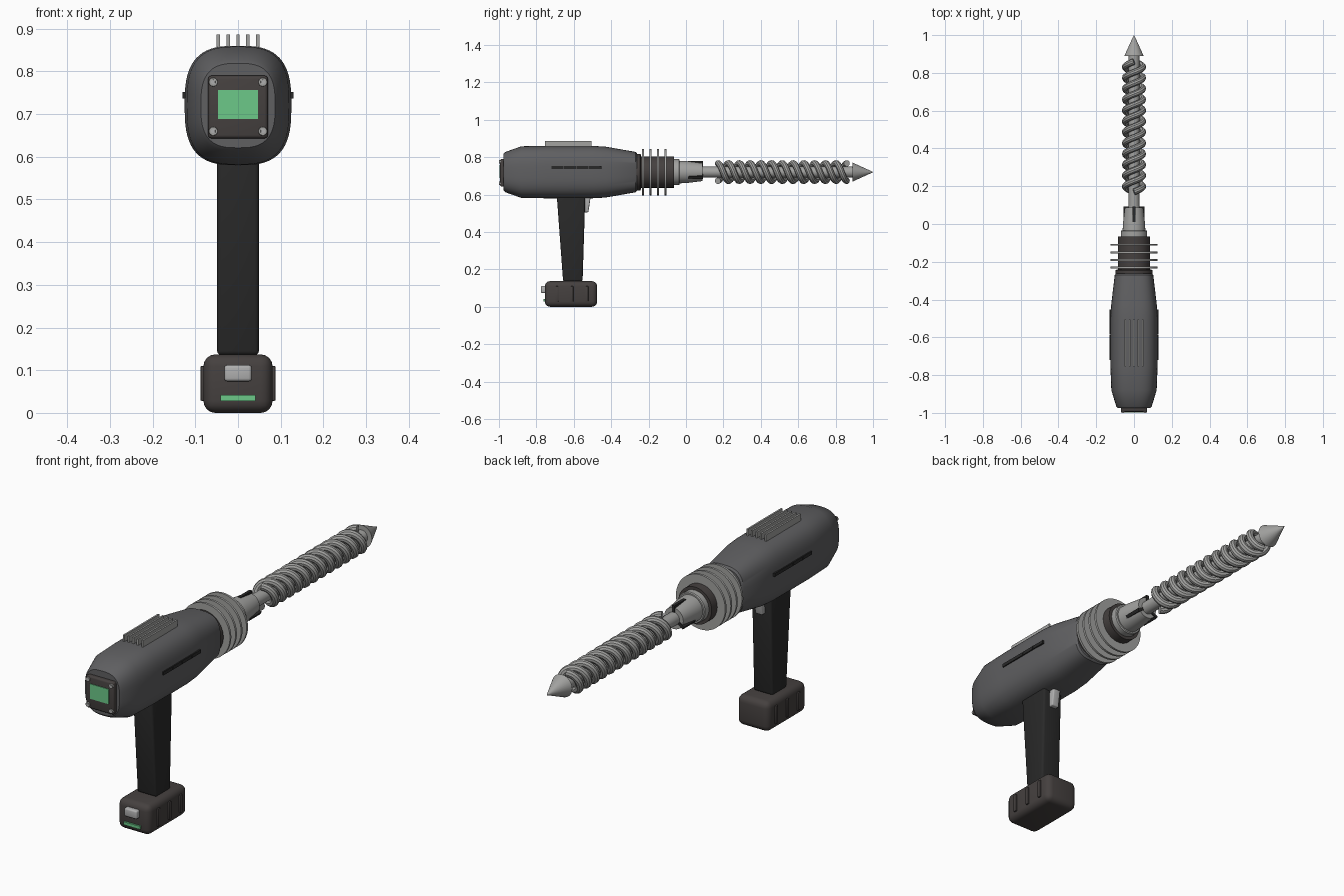
import bpy, bmesh, math
from mathutils import Matrix, Vector

if "Cube" in bpy.data.objects:
    bpy.data.objects.remove(bpy.data.objects["Cube"])

AXIS_Z = 0.72  # height of the tool axis
parts = []


def material(name, rgb):
    m = bpy.data.materials.new(name)
    m.use_nodes = True
    m.diffuse_color = (*rgb, 1)
    node = next(n for n in m.node_tree.nodes if n.type == 'BSDF_PRINCIPLED')
    node.inputs["Base Color"].default_value = (*rgb, 1)
    return m


GREY = material("housing grey", (0.115, 0.115, 0.12))
BLACK = material("grip black", (0.022, 0.022, 0.022))
BROWN = material("dark brown plastic", (0.06, 0.052, 0.05))
METAL = material("light metal", (0.36, 0.36, 0.35))
BUTTON = material("pale button grey", (0.43, 0.43, 0.43))
GREEN = material("display green", (0.15, 0.58, 0.25))


def add(name, bm, mat):
    bmesh.ops.recalc_face_normals(bm, faces=bm.faces)
    me = bpy.data.meshes.new(name)
    bm.to_mesh(me)
    bm.free()
    me.materials.append(mat)
    ob = bpy.data.objects.new(name, me)
    bpy.context.scene.collection.objects.link(ob)
    parts.append(ob)
    return ob


def loft(name, rings, mat):
    """Skin closed rings of points and cap both ends."""
    bm = bmesh.new()
    loops = [[bm.verts.new(p) for p in ring] for ring in rings]
    n = len(loops[0])
    for a, b in zip(loops, loops[1:]):
        for i in range(n):
            bm.faces.new((a[i], a[(i + 1) % n], b[(i + 1) % n], b[i]))
    bm.faces.new(loops[0])
    bm.faces.new(loops[-1])
    return add(name, bm, mat)


def oval(y, hx, hz, power=2, n=48):
    """Superellipse ring around the tool axis."""
    pts = []
    for i in range(n):
        t = 2 * math.pi * i / n
        c, s = math.cos(t), math.sin(t)
        pts.append((math.copysign(abs(c) ** (2 / power), c) * hx, y,
                    AXIS_Z + math.copysign(abs(s) ** (2 / power), s) * hz))
    return pts


def lathe(name, profile, mat, n=48):
    return loft(name, [oval(y, r, r, n=n) for y, r in profile], mat)


def box(name, x, y, z, mat, bevel=0, segments=3):
    """Box from (low, high) ranges on each axis."""
    bm = bmesh.new()
    bmesh.ops.create_cube(bm, size=1)
    for v in bm.verts:
        v.co = [r[0] + (c + 0.5) * (r[1] - r[0]) for c, r in zip(v.co, (x, y, z))]
    if bevel:
        bmesh.ops.bevel(bm, geom=bm.edges[:], offset=bevel, segments=segments,
                        affect='EDGES', profile=0.5)
    return add(name, bm, mat)


def slab(name, low, high, mat, bevel):
    """Tapered block: each end is (half width, y0, y1, z)."""
    bm = bmesh.new()
    loops = [[bm.verts.new(p) for p in ((-h, a, z), (h, a, z), (h, b, z), (-h, b, z))]
             for h, a, b, z in (low, high)]
    for i in range(4):
        j = (i + 1) % 4
        bm.faces.new((loops[0][i], loops[0][j], loops[1][j], loops[1][i]))
    for loop in loops:
        bm.faces.new(loop)
    bmesh.ops.bevel(bm, geom=bm.edges[:], offset=bevel, segments=3,
                    affect='EDGES', profile=0.5)
    return add(name, bm, mat)


# Housing
shape = [(-0.975, 0.087, 0.099), (-0.965, 0.094, 0.108), (-0.88, 0.12, 0.138),
         (-0.75, 0.125, 0.14), (-0.5, 0.125, 0.14), (-0.43, 0.121, 0.136),
         (-0.27, 0.102, 0.108), (-0.262, 0.095, 0.1)]
loft("housing", [oval(y, hx, hz, 2.9, 64) for y, hx, hz in shape], GREY)

# Heat fins along the top
for i in range(5):
    x = (i - 2) * 0.023
    box("top_fin", (x - 0.004, x + 0.004), (-0.755, -0.505), (0.84, 0.887), METAL)

# Side vents
for side in (-1, 1):
    for i in range(4):
        y = -0.72 + i * 0.0675
        box("side_vent", sorted((side * 0.1, side * 0.13)), (y, y + 0.065),
            (0.737, 0.752), BLACK)

# Rear display
box("display_bezel", (-0.07, 0.07), (-0.994, -0.96), (0.643, 0.79), BROWN, 0.008)
box("display_screen", (-0.047, 0.047), (-0.997, -0.99), (0.689, 0.757), GREEN)
for x in (-0.058, 0.058):
    for z in (0.66, 0.775):
        for name, r, depth, mat, n in (("bezel_screw", 0.011, 0.999, METAL, 24),
                                       ("screw_socket", 0.006, 1.0, BUTTON, 6)):
            bm = bmesh.new()
            turn = Matrix.Translation((x, -depth + 0.006, z)) @ Matrix.Rotation(math.pi / 2, 4, 'X')
            bmesh.ops.create_cone(bm, cap_ends=True, segments=n, radius1=r,
                                  radius2=r * 0.9, depth=0.012, matrix=turn)
            add(name, bm, mat)

# Cooling neck and collars
lathe("neck_collar", [(-0.27, 0.098), (-0.245, 0.098), (-0.24, 0.09)], BROWN)
lathe("cooling_neck", [(-0.26, 0.084), (-0.065, 0.084)], BROWN)
for i in range(4):
    y = -0.23 + i * 0.04
    lathe("cooling_fin", [(y - 0.005, 0.124), (y + 0.005, 0.124)], METAL)
lathe("front_collar", [(-0.075, 0.07), (-0.038, 0.07), (-0.034, 0.066)], METAL)

# Chuck with three jaws
lathe("chuck", [(-0.04, 0.06), (0.0, 0.059), (0.088, 0.048)], METAL)
for i in range(3):
    jaw = box("chuck_jaw", (-0.007, 0.007), (0.01, 0.092), (0.03, 0.06), BLACK)
    jaw.data.transform(Matrix.Translation((0, 0, AXIS_Z)) @ Matrix.Rotation(i * math.tau / 3, 4, 'Y'))

# Drill core and pointed tip
lathe("drill_core", [(0.08, 0.029), (0.9, 0.029)], METAL, 32)
lathe("drill_tip", [(0.89, 0.051), (0.998, 0.002), (1.0, 0.0005)], METAL, 32)

# Spiral flutes
TURNS, STEPS = 6, 24
for start in (0, math.pi):
    cu = bpy.data.curves.new("spiral_flute", 'CURVE')
    cu.dimensions = '3D'
    cu.bevel_depth = 0.017
    cu.bevel_resolution = 3
    cu.use_fill_caps = True
    path = cu.splines.new('POLY')
    count = TURNS * STEPS
    path.points.add(count)
    for i, p in enumerate(path.points):
        t = start + math.tau * i / STEPS
        p.co = (0.047 * math.sin(t), 0.17 + 0.69 * i / count,
                AXIS_Z + 0.047 * math.cos(t), 1)
    cu.materials.append(METAL)
    flute = bpy.data.objects.new("spiral_flute", cu)
    bpy.context.scene.collection.objects.link(flute)
    bpy.ops.object.select_all(action='DESELECT')
    flute.select_set(True)
    bpy.context.view_layer.objects.active = flute
    bpy.ops.object.convert(target='MESH')
    parts.append(bpy.context.view_layer.objects.active)

# Grip and trigger
slab("grip", (0.049, -0.657, -0.553, 0.135), (0.049, -0.692, -0.538, 0.61), BLACK, 0.01)
slab("trigger", (0.018, -0.56, -0.522, 0.505), (0.018, -0.56, -0.508, 0.6), BUTTON, 0.005)

# Battery pack
box("battery", (-0.081, 0.081), (-0.755, -0.475), (0, 0.137), BROWN, 0.028, 4)
for side in (-1, 1):
    for y in (-0.69, -0.61, -0.53):
        box("battery_rib", sorted((side * 0.07, side * 0.088)), (y - 0.008, y + 0.008),
            (0.028, 0.11), BROWN, 0.003, 2)
box("release_button", (-0.032, 0.032), (-0.775, -0.745), (0.074, 0.112), BUTTON, 0.007)
box("charge_light", (-0.041, 0.041), (-0.763, -0.745), (0.028, 0.042), GREEN)

# Smooth the rounded surfaces, keeping crisp edges
bpy.ops.object.select_all(action='DESELECT')
for ob in parts:
    ob.select_set(True)
bpy.context.view_layer.objects.active = parts[0]
bpy.ops.object.shade_smooth_by_angle(angle=math.radians(35))
